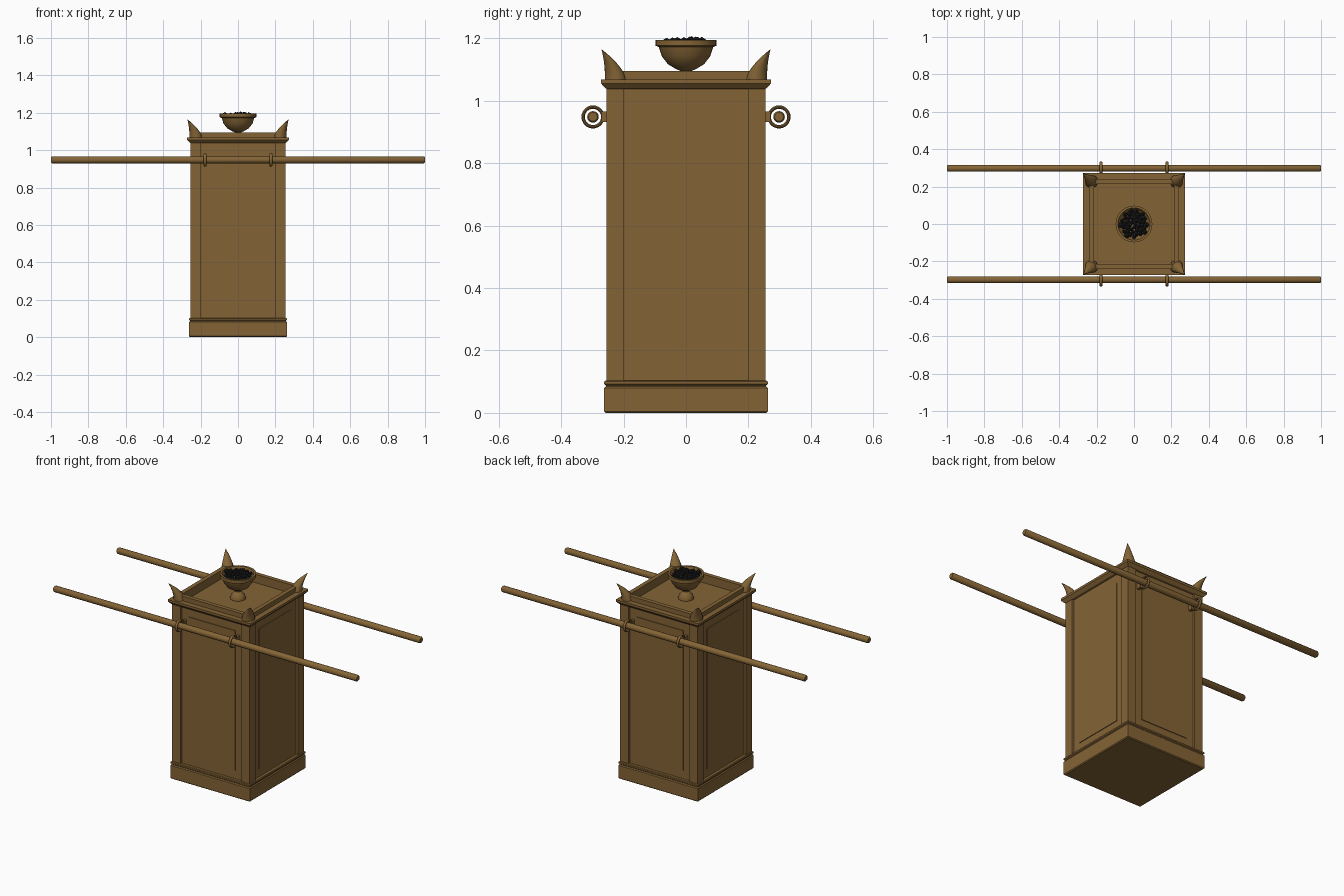
import bpy, bmesh, math, random
from mathutils import Vector

random.seed(4)
cube = bpy.data.objects.get("Cube")
if cube:
    bpy.data.objects.remove(cube, do_unlink=True)


def material(name, rgb):
    m = bpy.data.materials.new(name)
    m.use_nodes = True
    m.diffuse_color = (*rgb, 1)
    m.node_tree.nodes["Principled BSDF"].inputs["Base Color"].default_value = (*rgb, 1)
    return m


gold = material("aged_gold", (0.23, 0.127, 0.036))
black = material("charcoal", (0.012, 0.012, 0.013))


def finish(name, bm, mat=gold, smooth=False):
    bmesh.ops.recalc_face_normals(bm, faces=bm.faces)
    mesh = bpy.data.meshes.new(name)
    bm.to_mesh(mesh)
    bm.free()
    mesh.materials.append(mat)
    ob = bpy.data.objects.new(name, mesh)
    bpy.context.collection.objects.link(ob)
    if smooth:
        bpy.ops.object.select_all(action='DESELECT')
        ob.select_set(True)
        bpy.context.view_layer.objects.active = ob
        bpy.ops.object.shade_smooth_by_angle(angle=math.radians(40))
    return ob


def loft(name, rings, closed=False, smooth=False):
    """Skin a list of point rings; cap the ends unless closed."""
    bm = bmesh.new()
    loops = [[bm.verts.new(p) for p in ring] for ring in rings]
    n = len(loops[0])
    pairs = list(zip(loops, loops[1:])) + ([(loops[-1], loops[0])] if closed else [])
    for a, b in pairs:
        for i in range(n):
            j = (i + 1) % n
            bm.faces.new((a[i], a[j], b[j], b[i]))
    if not closed:
        bm.faces.new(loops[0])
        bm.faces.new(loops[-1])
    return finish(name, bm, smooth=smooth)


def square_stack(name, profile):
    corners = ((-1, -1), (1, -1), (1, 1), (-1, 1))
    return loft(name, [[(h * x, h * y, z) for x, y in corners] for h, z in profile])


def turned(name, profile, sides=32, axis='Z', centre=(0, 0, 0), closed=False):
    rings = []
    for r, t in profile:
        ring = []
        for k in range(sides):
            a = math.tau * k / sides
            u, v = r * math.cos(a), r * math.sin(a)
            ring.append(Vector(centre) + Vector((u, v, t) if axis == 'Z' else (t, u, v)))
        rings.append(ring)
    return loft(name, rings, closed, True)


def box(name, centre, size):
    bm = bmesh.new()
    bmesh.ops.create_cube(bm, size=1)
    for v in bm.verts:
        v.co = Vector(c + p * s for c, p, s in zip(centre, v.co, size))
    return finish(name, bm)


# Plinth with grooved moulding, core and flared crown with sunken tray
square_stack("plinth", [(.257, 0), (.262, .005), (.262, .08), (.257, .085), (.257, .088),
                        (.262, .092), (.262, .1), (.258, .103)])
square_stack("body_core", [(.243, .1), (.243, 1.045)])
square_stack("crown", [(.255, 1.038), (.258, 1.04), (.272, 1.055), (.272, 1.068), (.24, 1.068),
                       (.24, 1.095), (.215, 1.095), (.215, 1.045)])

# Raised panels on the four sides
for name, x, y in (("front", 0, -1), ("back", 0, 1), ("left", 1, 0), ("right", -1, 0)):
    box(name + "_panel", (.243 * x, .243 * y, .569),
        (.008 if x else .305, .008 if y else .305, .833))

# Corner posts and curved horns
for sx in (-1, 1):
    for sy in (-1, 1):
        label = ("left" if sx > 0 else "right") + ("_back" if sy > 0 else "_front")
        box(label + "_post", (.2275 * sx, .2275 * sy, .57), (.055, .055, .94))
        out, side = Vector((sx, sy, 0)).normalized(), Vector((-sy, sx, 0)).normalized()
        rings = []
        for k in range(9):
            t = k / 8
            c = .226 + .044 * t ** 1.7
            r = .036 * (1 - t ** 1.5) + .0006
            mid = Vector((c * sx, c * sy, 1.066 + .098 * t))
            rings.append([mid + out * r * .9 * math.cos(a) + side * r * math.sin(a)
                          for a in (math.tau * i / 12 for i in range(12))])
        loft(label + "_horn", rings, smooth=True)

# Carrying poles held by rings on short lugs
for label, s in (("front", -1), ("back", 1)):
    centre = (0, .298 * s, .948)
    turned(label + "_pole", [(.014, -1), (.0185, -.994), (.0185, .994), (.014, 1)],
           20, 'X', centre)
    for side, x in (("left", .176), ("right", -.176)):
        tube = [(.0315 + .0055 * math.cos(a), .008 * math.sin(a))
                for a in (math.tau * i / 10 for i in range(10))]
        turned(f"{label}_{side}_ring", tube, 28, 'X', (x, centre[1], .948), True)
        box(f"{label}_{side}_lug", (x, .255 * s, .948), (.016, .03, .034))

# Footed bowl
turned("bowl", [(.042, 1.045), (.042, 1.05), (.037, 1.067), (.025, 1.08), (.016, 1.088),
                (.019, 1.096), (.03, 1.1), (.058, 1.117), (.078, 1.143), (.087, 1.172),
                (.098, 1.176), (.098, 1.195), (.086, 1.195), (.08, 1.172), (.06, 1.155)])

# Heap of coals
bm = bmesh.new()
for i in range(42):
    r = .074 * math.sqrt((i + .5) / 42)
    a = i * 2.4
    rad = random.uniform(.011, .016)
    made = bmesh.ops.create_icosphere(bm, subdivisions=1, radius=rad)
    z = 1.19 - .1 * r + random.uniform(-.007, .006)
    for v in made["verts"]:
        v.co += Vector((r * math.cos(a), r * math.sin(a), z))
finish("coals", bm, black)
